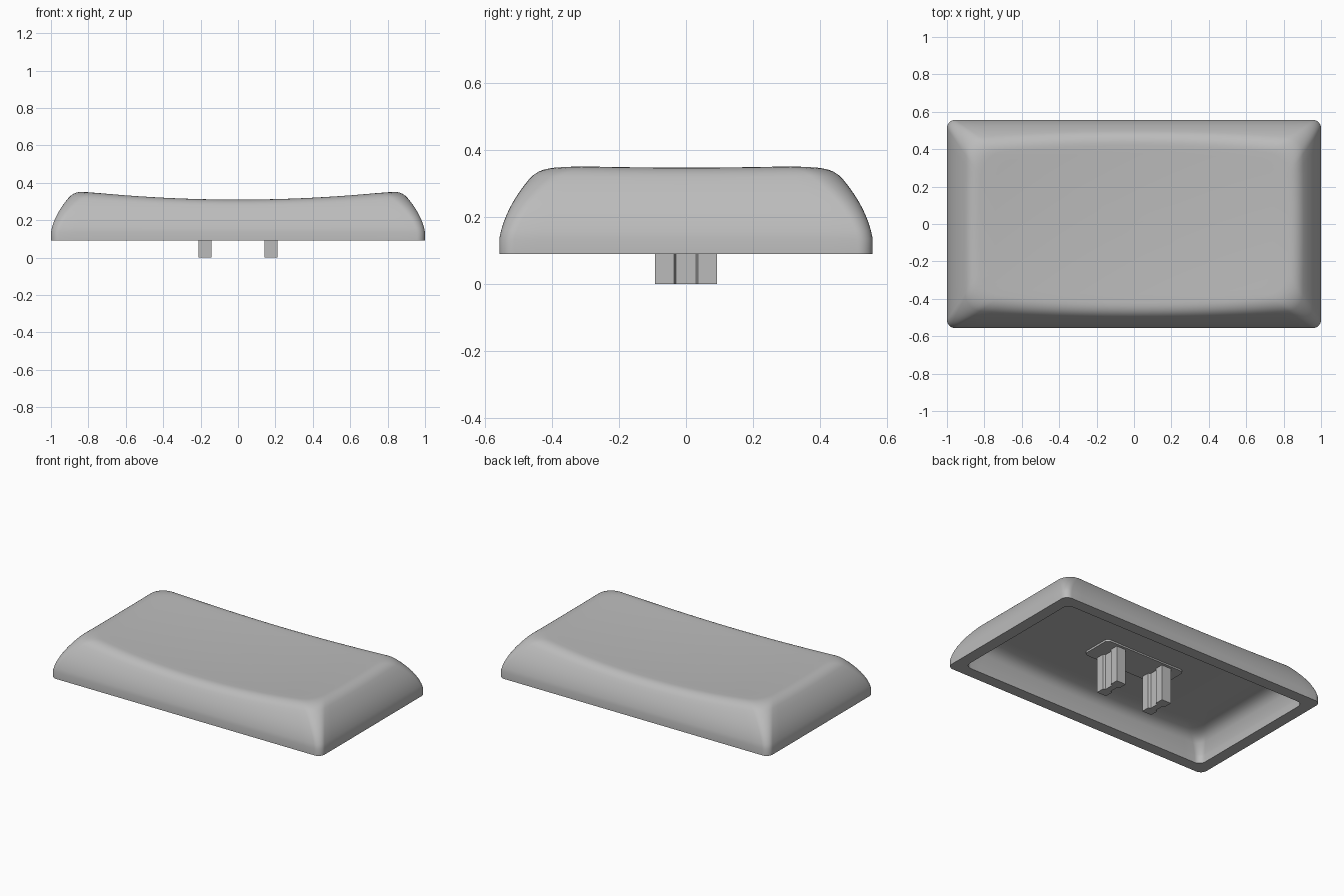
import bpy, bmesh, math
from mathutils import Vector

cube = bpy.data.objects.get("Cube")
if cube:
    bpy.data.objects.remove(cube)

grey = bpy.data.materials.new("light grey plastic")
grey.use_nodes = True
COLOR = (0.5, 0.5, 0.5, 1)
grey.diffuse_color = COLOR
grey.node_tree.nodes["Principled BSDF"].inputs["Base Color"].default_value = COLOR

BASE, SKIRT = 0.09, 0.135   # bottom edge and top of the straight skirt
CORNERS = [(1, 1), (-1, 1), (-1, -1), (1, -1)]


def finish(bm, name):
    bmesh.ops.recalc_face_normals(bm, faces=bm.faces)
    mesh = bpy.data.meshes.new(name)
    bm.to_mesh(mesh)
    bm.free()
    mesh.materials.append(grey)
    obj = bpy.data.objects.new(name, mesh)
    bpy.context.collection.objects.link(obj)
    return obj


def smooth(obj):
    bpy.ops.object.select_all(action='DESELECT')
    obj.select_set(True)
    bpy.context.view_layer.objects.active = obj
    bpy.ops.object.shade_smooth_by_angle(angle=math.radians(32))


def side_inset(z):
    """How far the curved side leans in at height z."""
    t = max(0, z - SKIRT)
    return t * (0.17 + 1.85 * t)


def top_dish(p):
    return 0.302 + 0.066 * p.x ** 2 + 0.045 * p.y ** 2


def ceiling(p):
    return 0.25 + 0.03 * p.x ** 2


def corner_point(c, angle, inset, wall):
    r = 0.045 + 0.45 * inset
    sx, sy = CORNERS[c % 4]
    return Vector((sx * (1 - wall - inset - r) + r * math.cos(angle),
                   sy * (0.557 - wall - inset - r) + r * math.sin(angle), 0))


def perimeter_tags(arc=8):
    """Corner arcs and straight runs as (corner, angle, run fraction)."""
    tags = []
    for c in range(4):
        start = c * math.pi / 2
        tags += [(c, start + math.pi / 2 * i / arc, 0) for i in range(arc + 1)]
        run = 24 if c % 2 == 0 else 14
        tags += [(c, start + math.pi / 2, i / run) for i in range(1, run)]
    return tags


def outline(tag, inset, wall):
    c, angle, t = tag
    p = corner_point(c, angle, inset, wall)
    return p.lerp(corner_point(c + 1, angle, inset, wall), t) if t else p


def column(tag, wall, surface, drop, reach):
    """Points from the bottom edge, up the side, over the rim, to near the centre."""
    z = 0.3
    for _ in range(20):
        z = surface(outline(tag, side_inset(z), wall))

    def side(h):
        p = outline(tag, side_inset(h), wall)
        p.z = h
        return p

    rim, low = side(z), z - drop
    pts = [side(BASE)] + [side(SKIRT + (low - SKIRT) * i / 7) for i in range(8)]
    a = pts[-1]
    b = outline(tag, side_inset(z) + reach, wall)
    b.z = surface(b)
    for i in range(1, 7):
        t = i / 6
        pts.append(a * (1 - t) ** 2 + rim * 2 * t * (1 - t) + b * t * t)
    for i in range(9, 0, -1):
        p = b * (i / 10)
        p.z = surface(p)
        pts.append(p)
    return pts


# Hollow cap: inner shell and outer shell joined along the bottom edge
tags = perimeter_tags()
bm = bmesh.new()
columns = []
for tag in tags:
    inner = column(tag, 0.077, ceiling, 0.05, 0.09)
    outer = column(tag, 0, top_dish, 0.035, 0.05)
    columns.append([bm.verts.new(p) for p in inner[::-1] + outer])
under = bm.verts.new((0, 0, ceiling(Vector())))
over = bm.verts.new((0, 0, top_dish(Vector())))
for a, b in zip(columns, columns[1:] + columns[:1]):
    for i in range(len(a) - 1):
        bm.faces.new((a[i], b[i], b[i + 1], a[i + 1]))
    bm.faces.new((under, b[0], a[0]))
    bm.faces.new((over, a[-1], b[-1]))
smooth(finish(bm, "cap_shell"))


def prism(name, points, z0, z1):
    bm = bmesh.new()
    face = bm.faces.new([bm.verts.new((x, y, z0)) for x, y in points])
    new = bmesh.ops.extrude_face_region(bm, geom=[face])["geom"]
    bmesh.ops.translate(bm, vec=(0, 0, z1 - z0),
                        verts=[v for v in new if isinstance(v, bmesh.types.BMVert)])
    return finish(bm, name)


# Rounded mounting plate under the ceiling
plate = []
for c, (sx, sy) in enumerate(CORNERS):
    for i in range(7):
        angle = (c + i / 6) * math.pi / 2
        plate.append((sx * 0.27 + 0.03 * math.cos(angle),
                      sy * 0.08 + 0.03 * math.sin(angle)))
smooth(prism("mounting_plate", plate, 0.24, 0.26))

# Two grooved stems, narrower in the middle
quarter = [(0.035, 0.092), (0.035, 0.036), (0.02, 0.03)]
right_half = quarter + [(x, -y) for x, y in quarter[::-1]]
section = right_half + [(-x, y) for x, y in right_half[::-1]]
for name, x0 in (("left_stem", 0.177), ("right_stem", -0.177)):
    prism(name, [(x + x0, y) for x, y in section], 0, 0.25)
